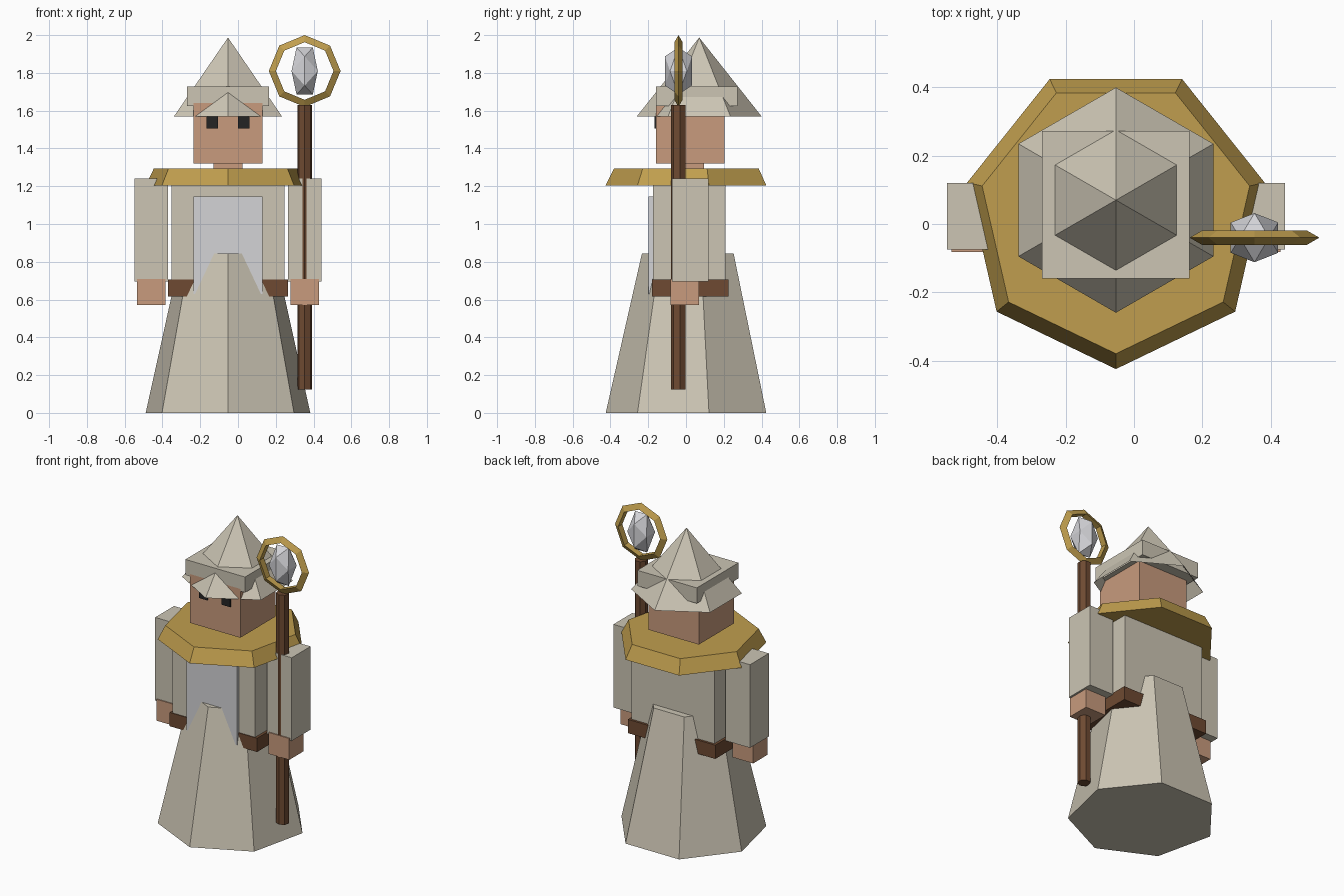
import bpy, bmesh, math
from mathutils import Vector

if "Cube" in bpy.data.objects:
    bpy.data.objects.remove(bpy.data.objects["Cube"], do_unlink=True)

CX, CY = -0.053, 0.022   # body axis


def material(name, srgb):
    col = [(c / 255 / 12.92) if c < 11 else ((c / 255 + 0.055) / 1.055) ** 2.4 for c in srgb] + [1.0]
    m = bpy.data.materials.new(name)
    m.use_nodes = True
    m.diffuse_color = col
    bsdf = next(n for n in m.node_tree.nodes if n.type == "BSDF_PRINCIPLED")
    bsdf.inputs["Base Color"].default_value = col
    return m


CLOTH = material("pale cloth", (204, 197, 180))
SKIN = material("skin", (200, 155, 125))
GOLD = material("gold", (192, 158, 78))
WOOD = material("brown wood", (110, 74, 50))
WHITE = material("white beard", (212, 212, 214))
CRYSTAL = material("crystal", (212, 212, 216))
BLACK = material("black", (36, 36, 36))


def finish(name, bm, mat):
    bmesh.ops.recalc_face_normals(bm, faces=bm.faces)
    me = bpy.data.meshes.new(name)
    bm.to_mesh(me)
    bm.free()
    me.materials.append(mat)
    ob = bpy.data.objects.new(name, me)
    bpy.context.collection.objects.link(ob)
    return ob


def box(name, mat, x, y, z):
    """Box between (low, high) pairs on each axis."""
    bm = bmesh.new()
    bmesh.ops.create_cube(bm, size=1)
    for v in bm.verts:
        v.co = [(a + b) / 2 + c * (b - a) for (a, b), c in zip((x, y, z), v.co)]
    return finish(name, bm, mat)


def frustum(name, mat, sides, centre, r0, r1, z0, z1, open_base=False):
    """Tapered prism with one corner pointing to the front."""
    bm = bmesh.new()
    rings = []
    for r, z in ((r0, z0), (r1, z1)):
        count = sides if r else 1
        rings.append([bm.verts.new((centre[0] + r * math.sin(2 * math.pi * i / sides),
                                    centre[1] - r * math.cos(2 * math.pi * i / sides), z))
                      for i in range(count)])
    low, high = rings
    for i in range(sides):
        j = (i + 1) % sides
        top = [high[j], high[i]] if r1 else [high[0]]
        bm.faces.new([low[i], low[j]] + top)
    if not open_base:
        bm.faces.new(low[::-1])
    if r1:
        bm.faces.new(high)
    return finish(name, bm, mat)


# Robe, torso, belt and beard panel
frustum("robe_skirt", CLOTH, 7, (CX, CY), 0.447, 0.255, 0, 0.845)
box("torso", CLOTH, (CX - 0.3, CX + 0.3), (-0.175, 0.21), (0.66, 1.25))
box("belt", WOOD, (CX - 0.317, CX + 0.317), (-0.18, 0.225), (0.615, 0.705))
box("beard_panel", WHITE, (CX - 0.183, CX + 0.183), (-0.198, -0.165), (0.63, 1.145))

# Collar, neck and head
frustum("shoulder_collar", GOLD, 7, (CX, CY), 0.447, 0.402, 1.205, 1.295)
box("neck", SKIN, (CX - 0.077, CX + 0.077), (-0.055, 0.095), (1.25, 1.35))
box("head", SKIN, (CX - 0.182, CX + 0.182), (-0.16, 0.203), (1.32, 1.64))

# Arms, hands and eyes on both sides
for side, s in (("left", 1), ("right", -1)):
    def span(a, b):
        return tuple(sorted((CX + s * a, CX + s * b)))
    box(side + "_arm", CLOTH, span(0.317, 0.495), (-0.075, 0.12), (0.695, 1.24))
    box(side + "_hand", SKIN, span(0.332, 0.482), (-0.082, 0.068), (0.57, 0.71))
    box(side + "_eye", BLACK, span(0.052, 0.113), (-0.168, -0.159), (1.505, 1.575))

# Hat: pointed hollow cone with a square band
frustum("hat_cone", CLOTH, 6, (CX, 0.07), 0.33, 0, 1.57, 1.987, open_base=True)
box("hat_band", CLOTH, (CX - 0.216, CX + 0.216), (-0.16, 0.272), (1.625, 1.727))

# Staff shaft
SX, SY, SZ = 0.353, -0.04, 1.81
frustum("staff_shaft", WOOD, 7, (SX, SY), 0.04, 0.04, 0.125, 1.63)

# Staff ring: eight segments with a triangular section, sharp edge outward
bm = bmesh.new()
loops = []
for i in range(8):
    a = i * math.pi / 4
    loop = []
    for k in range(3):
        t = k * math.tau / 3
        r = 0.165 + 0.025 * math.cos(t)
        loop.append(bm.verts.new((SX + r * math.cos(a), SY + 0.025 * math.sin(t), SZ + r * math.sin(a))))
    loops.append(loop)
for i in range(8):
    p, q = loops[i], loops[(i + 1) % 8]
    for k in range(3):
        n = (k + 1) % 3
        bm.faces.new((p[k], q[k], q[n], p[n]))
finish("staff_ring", bm, GOLD)

# Crystal: stretched icosahedron with an edge on top
bm = bmesh.new()
phi = (1 + 5 ** 0.5) / 2
for a in (-1, 1):
    for b in (-phi, phi):
        for x, y, z in ((a, 0, b), (b, a, 0), (0, b, a)):
            bm.verts.new(Vector((SX + 0.043 * x, SY + 0.0445 * y, SZ + 0.077 * z)))
bmesh.ops.convex_hull(bm, input=bm.verts)
finish("crystal", bm, CRYSTAL)
